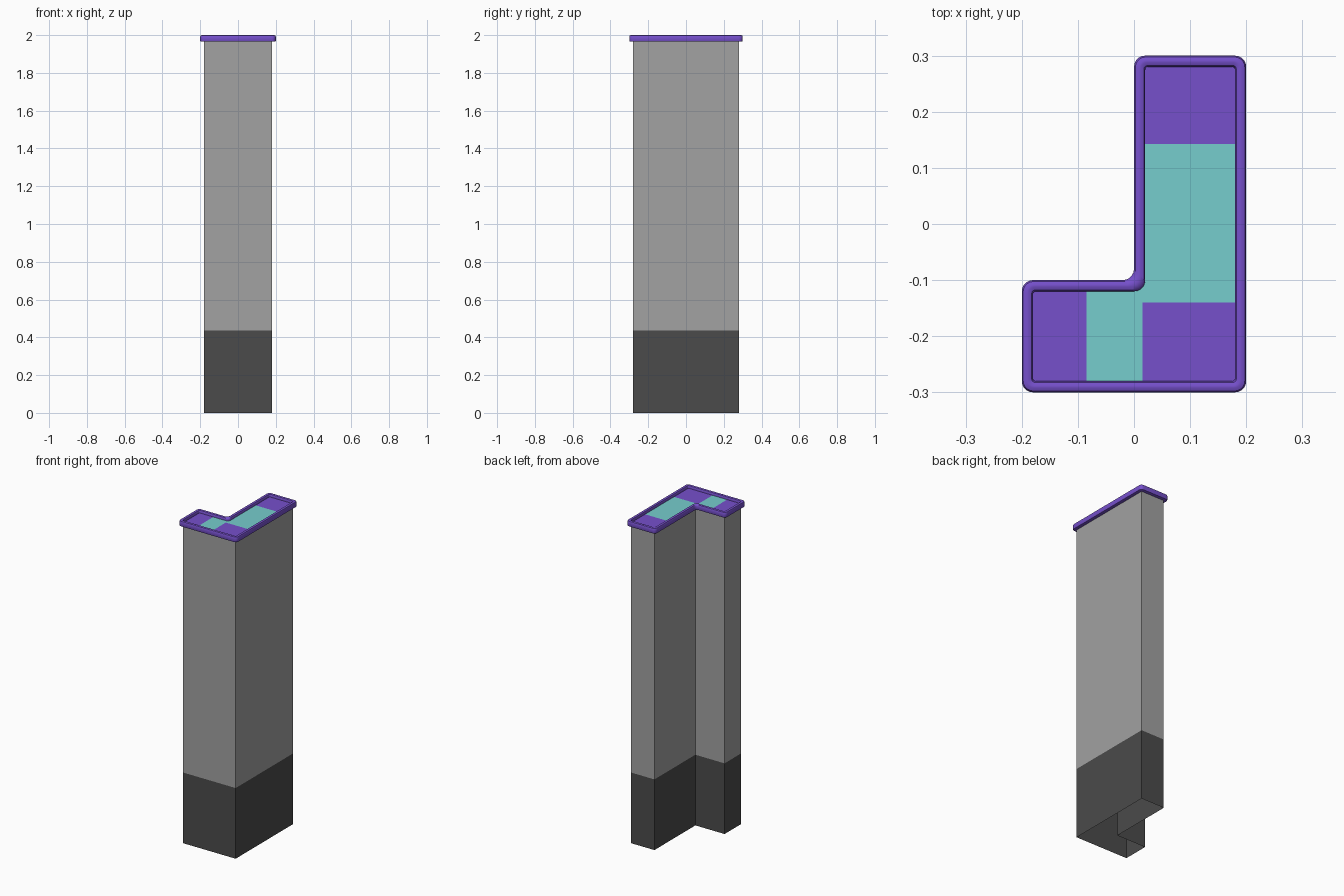
import bpy, bmesh, math
from mathutils import Vector

if "Cube" in bpy.data.objects:
    bpy.data.objects.remove(bpy.data.objects["Cube"])


def material(name, rgb):
    m = bpy.data.materials.new(name)
    m.diffuse_color = (*rgb, 1)
    m.use_nodes = True
    m.node_tree.nodes["Principled BSDF"].inputs["Base Color"].default_value = m.diffuse_color
    return m


GREY = material("light grey", (0.36, 0.36, 0.36))
DARK = material("dark grey", (0.07, 0.07, 0.07))
PURPLE = material("purple", (0.18, 0.08, 0.60))
TEAL = material("teal", (0.18, 0.61, 0.61))


def corners(d):
    """L-shaped plan, moved inward by d, counter-clockwise."""
    return [Vector(p) for p in (
        (-0.2 + d, -0.3 + d), (0.2 - d, -0.3 + d), (0.2 - d, 0.3 - d),
        (d, 0.3 - d), (d, -0.1 - d), (-0.2 + d, -0.1 - d))]


def rounded(d, steps=5):
    """Same plan with rounded corners; the inner corner is index 4."""
    pts, out = corners(d), []
    for i, p in enumerate(pts):
        r = 0.02 if i == 4 else max(0.02 - 0.75 * d, 0.004)
        a = (pts[i - 1] - p).normalized() * r
        b = (pts[(i + 1) % 6] - p).normalized() * r
        centre = p + a + b
        for s in range(steps + 1):
            t = s / steps * math.pi / 2
            out.append(centre - b * math.cos(t) - a * math.sin(t))
    return out


def finish(bm, name, mats):
    mesh = bpy.data.meshes.new(name)
    bm.to_mesh(mesh)
    bm.free()
    for m in mats:
        mesh.materials.append(m)
    ob = bpy.data.objects.new(name, mesh)
    bpy.context.collection.objects.link(ob)
    return ob


def loft(name, loops, mat):
    """Skin a list of (outline, z) loops, left open at both ends."""
    bm = bmesh.new()
    rings = [[bm.verts.new((p.x, p.y, z)) for p in o] for o, z in loops]
    for lo, hi in zip(rings, rings[1:]):
        for i in range(len(lo)):
            j = (i + 1) % len(lo)
            bm.faces.new((lo[i], lo[j], hi[j], hi[i]))
    return finish(bm, name, [mat])


# Walls: dark base and grey shaft, open underneath
wall = corners(0.02)
SPLIT, FLOOR = 0.437, 1.982
loft("wall_base", [(wall, 0), (wall, SPLIT)], DARK)
loft("wall_shaft", [(wall, SPLIT), (wall, FLOOR)], GREY)

# Rounded rim around the top
profile = [(0.03, 1.965), (0.005, 1.965), (0.0015, 1.9665), (0, 1.970),
           (0, 1.992), (0.0025, 1.9975), (0.008, 2.0), (0.012, 2.0),
           (0.0175, 1.9975), (0.02, 1.992), (0.02, FLOOR)]
rim = loft("top_rim", [(rounded(d), z) for d, z in profile], PURPLE)
bpy.context.view_layer.objects.active = rim
rim.select_set(True)
bpy.ops.object.shade_smooth_by_angle(angle=math.radians(40))

# Recessed top: teal, with purple panels at the two ends and the corner
bm = bmesh.new()
bm.faces.new([bm.verts.new((p.x, p.y, FLOOR)) for p in rounded(0.02)])
for axis, pos in ((0, -0.085), (0, 0.015), (1, -0.14), (1, 0.143)):
    co, no = Vector(), Vector()
    co[axis], no[axis] = pos, 1
    bmesh.ops.bisect_plane(bm, geom=bm.verts[:] + bm.edges[:] + bm.faces[:],
                           plane_co=co, plane_no=no)
for f in bm.faces:
    c = f.calc_center_median()
    end = c.x < -0.085 or c.y > 0.143
    corner = c.x > 0.015 and c.y < -0.14
    f.material_index = 1 if end or corner else 0
finish(bm, "top_panel", [TEAL, PURPLE])
